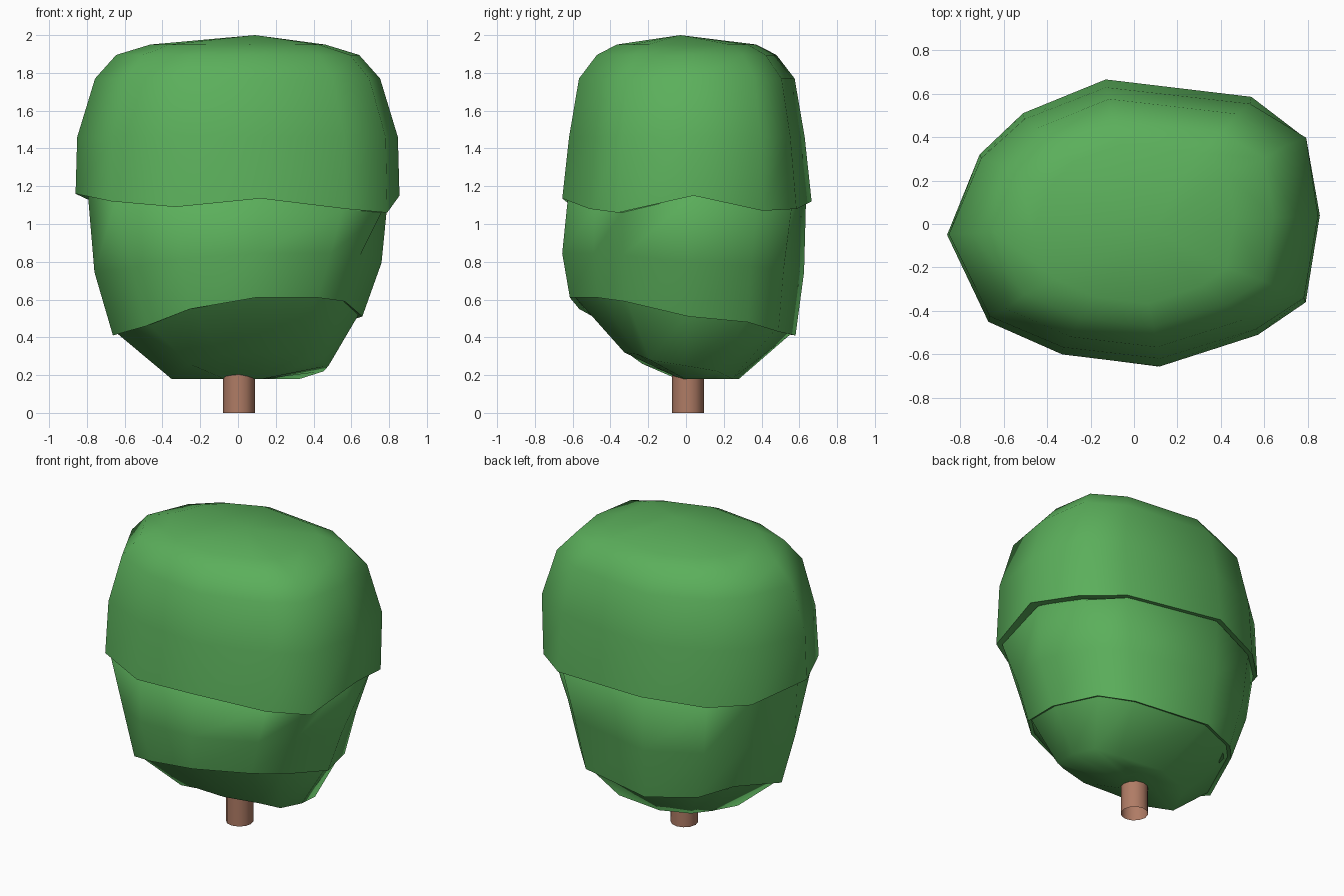
import bpy, bmesh, math

if "Cube" in bpy.data.objects:
    bpy.data.objects.remove(bpy.data.objects["Cube"])

def material(name, rgb):
    m = bpy.data.materials.new(name)
    m.diffuse_color = (*rgb, 1)
    m.use_nodes = True
    m.node_tree.nodes["Principled BSDF"].inputs["Base Color"].default_value = m.diffuse_color
    return m

leaf = material("leaf green", (0.105, 0.43, 0.105))
bark = material("bark brown", (0.43, 0.2, 0.13))

# Irregular 12-sided crown outline, counter-clockwise from the left
OUTLINE = [(-.86, -.05), (-.67, -.45), (-.33, -.60), (.12, -.655), (.57, -.51), (.79, -.36),
           (.855, .04), (.80, .42), (.54, .585), (-.13, .665), (-.51, .51), (-.71, .32)]

def ring(sx, sy, z, dx=0, dy=0, diag=9, xmax=9):
    """Scaled outline; z is one height or one per corner. Corners are cut back
    to |x| + |y| <= diag, and the sides to |x| <= xmax."""
    zs = z if isinstance(z, list) else [z] * len(OUTLINE)
    out = []
    for (x, y), h in zip(OUTLINE, zs):
        x, y = max(-xmax, min(xmax, x * sx + dx)), y * sy + dy
        k = min(1, diag / (abs(x) + abs(y)))
        out.append((x * k, y * k, h))
    return out

def loft(name, rings, mat, angle=60, tip=None, base=True):
    """Skin rings from bottom to top, with a flat or pointed top."""
    bm = bmesh.new()
    loops = [[bm.verts.new(p) for p in r] for r in rings]
    n = len(rings[0])
    for a, b in zip(loops, loops[1:]):
        for i in range(n):
            j = (i + 1) % n
            bm.faces.new((a[i], a[j], b[j], b[i]))
    if base:
        bm.faces.new(loops[0][::-1])
    top = loops[-1]
    if tip:
        t = bm.verts.new(tip)
        for i in range(n):
            bm.faces.new((top[i], top[(i + 1) % n], t))
    else:
        bm.faces.new(top)
    bmesh.ops.recalc_face_normals(bm, faces=bm.faces)
    me = bpy.data.meshes.new(name)
    bm.to_mesh(me)
    bm.free()
    me.materials.append(mat)
    ob = bpy.data.objects.new(name, me)
    bpy.context.collection.objects.link(ob)
    bpy.ops.object.select_all(action='DESELECT')
    ob.select_set(True)
    bpy.context.view_layer.objects.active = ob
    bpy.ops.object.shade_smooth_by_angle(angle=math.radians(angle))

# Upper crown with a wavy overhanging rim
rim = [1.16, 1.12, 1.09, 1.135, 1.08, 1.06, 1.15, 1.07, 1.08, 1.12, 1.09, 1.09]
loft("upper_crown", [
    ring(.85, .85, [z + .02 for z in rim]),
    ring(1, 1, rim, diag=1.18),
    ring(.99, .945, 1.46),
    ring(.88, .865, 1.77),
    ring(.75, .72, 1.895),
    ring(.54, .56, 1.95)], leaf, tip=(.09, -.03, 2.0))

# Middle crown, its lower edge dropping towards the back left
hem = [.41, .46, .55, .61, .61, .59, .51, .48, .43, .41, .43, .48]
loft("middle_crown", [
    ring(.74, .86, [z + .01 for z in hem], dy=-.02, diag=.85),
    ring(.77, .905, hem, dy=-.022, diag=.89),
    ring(.91, .97, [.5 * h + .54 for h in hem], dy=-.02, diag=.98, xmax=.76),
    ring(.97, .955, rim, diag=1.1, xmax=.795),
    ring(.85, .87, [z + .05 for z in rim])], leaf)

# Lower crown, a tapering underside
keel = [.18, .26, .31, .32, .31, .28, .25, .22, .18, .18, .18, .19]
loft("lower_crown", [
    ring(.14, .17, .18, dx=.02, dy=.08),
    ring(.485, .46, keel, dx=.065, dy=-.025),
    ring(.75, .88, [z + .015 for z in hem], dy=-.022, diag=.87),
    ring(.6, .7, [z + .1 for z in hem], diag=.7)], leaf, angle=75)

# Trunk, an open-ended tube
def circle(z, r=.084, n=12):
    return [(.005 + r * math.cos(2 * math.pi * i / n), .01 + r * math.sin(2 * math.pi * i / n), z)
            for i in range(n)]
loft("trunk", [circle(0), circle(.3)], bark, base=False)
